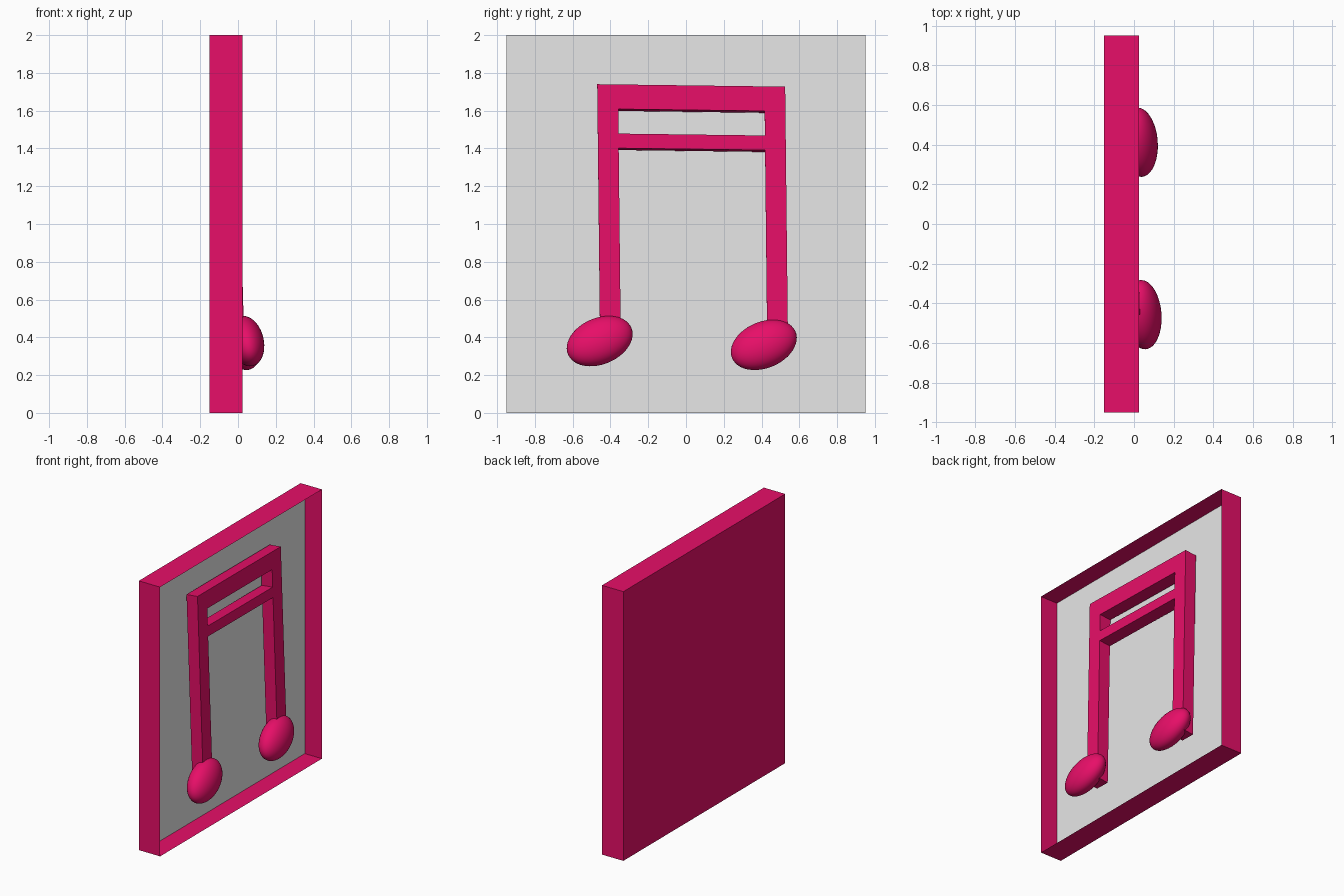
import bpy, bmesh
from math import radians
from mathutils import Matrix, Vector

cube = bpy.data.objects.get("Cube")
if cube:
    bpy.data.objects.remove(cube, do_unlink=True)


def material(name, rgb):
    mat = bpy.data.materials.new(name)
    mat.use_nodes = True
    mat.diffuse_color = (*rgb, 1)
    mat.node_tree.nodes["Principled BSDF"].inputs["Base Color"].default_value = (*rgb, 1)
    return mat


pink = material("deep_pink", (0.8, 0.0045, 0.138))
grey = material("light_grey", (0.8, 0.8, 0.8))


def finish(name, bm, mat):
    mesh = bpy.data.meshes.new(name)
    bm.to_mesh(mesh)
    bm.free()
    mesh.materials.append(mat)
    obj = bpy.data.objects.new(name, mesh)
    bpy.context.collection.objects.link(obj)
    return obj


# Shallow tray: thin sheet walls, open toward +x
BACK, RIM, HALF = -0.15, 0.025, 0.95
bm = bmesh.new()
bmesh.ops.create_cube(bm, size=1)
bm.normal_update()
bmesh.ops.delete(bm, geom=[f for f in bm.faces if f.normal.x > 0.9], context='FACES_ONLY')
for v in bm.verts:
    v.co = (RIM if v.co.x > 0 else BACK, v.co.y * 2 * HALF, (v.co.z + 0.5) * 2)
finish("tray", bm, pink)

# Grey panel set into the tray
bm = bmesh.new()
corners = [(-HALF, 0), (HALF, 0), (HALF, 2), (-HALF, 2)]
bm.faces.new([bm.verts.new((-0.116, y, z)) for y, z in corners])
finish("inner_panel", bm, grey)

# Two stems joined by two beams, cut from one grid and extruded
ys = [-0.47, -0.36, 0.415, 0.525]
zs = [0.32, 1.403, 1.48, 1.61, 1.74]
DEPTH = 0.09
bm = bmesh.new()
grid = [[bm.verts.new((0, y, z)) for z in zs] for y in ys]
for i in range(len(ys) - 1):
    for j in range(len(zs) - 1):
        if i != 1 or j in (1, 3):
            bm.faces.new((grid[i][j], grid[i + 1][j], grid[i + 1][j + 1], grid[i][j + 1]))
bmesh.ops.delete(bm, geom=[v for v in bm.verts if not v.link_faces], context='VERTS')
out = bmesh.ops.extrude_face_region(bm, geom=bm.faces[:])
for v in out["geom"]:
    if isinstance(v, bmesh.types.BMVert):
        v.co.x = -DEPTH
# Slight lean of the whole frame
for v in bm.verts:
    x, y, z = v.co
    v.co = (x + 0.024 - 0.027 * (z - 0.5) - 0.012 * y,
            y + 0.011 * (zs[-1] - z),
            z - 0.013 * (y - ys[0]) + 0.11 * x)
bmesh.ops.recalc_face_normals(bm, faces=bm.faces[:])
finish("stems_and_beams", bm, pink)

# Tilted oval note heads
turn = Matrix.Rotation(radians(-14), 4, 'Y') @ Matrix.Rotation(radians(24), 4, 'X')
heads = {"front_note_head": (0.046, -0.457, 0.38), "rear_note_head": (0.027, 0.412, 0.36)}
for name, centre in heads.items():
    bm = bmesh.new()
    bmesh.ops.create_uvsphere(bm, u_segments=40, v_segments=24, radius=1)
    size = Matrix.Diagonal((0.09, 0.183, 0.124, 1))
    bm.transform(Matrix.Translation(Vector(centre)) @ turn @ size)
    for f in bm.faces:
        f.smooth = True
    finish(name, bm, pink)
